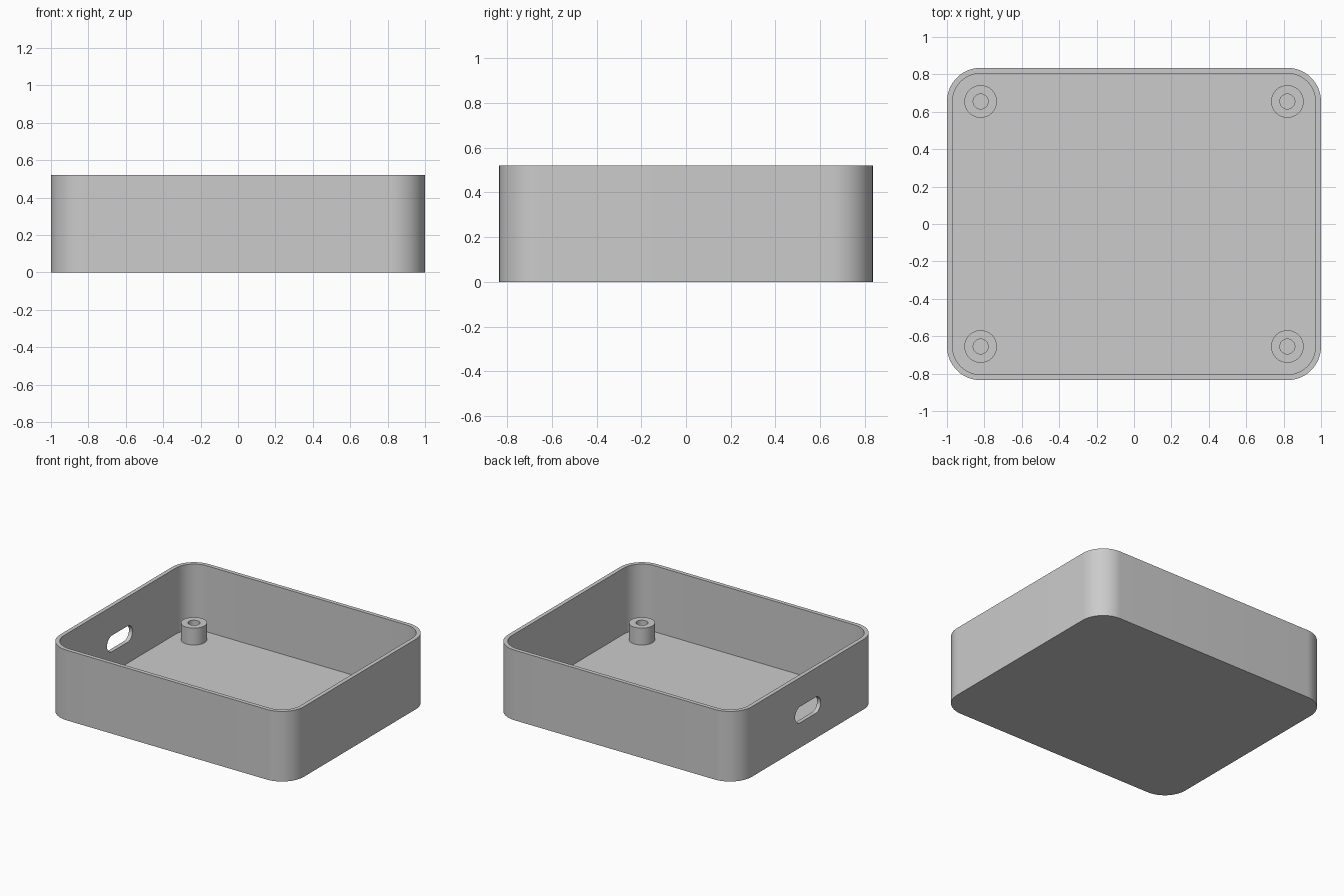
import bpy, bmesh, math

cube = bpy.data.objects.get("Cube")
if cube:
    bpy.data.objects.remove(cube, do_unlink=True)

HALF_X, HALF_Y, HEIGHT = 1.0, 0.835, 0.52
WALL, CORNER = 0.03, 0.18
BOSS_X, BOSS_Y = HALF_X - CORNER, HALF_Y - CORNER

grey = bpy.data.materials.new("plain grey")
grey.use_nodes = True
grey.diffuse_color = (0.6, 0.6, 0.6, 1)
grey.node_tree.nodes["Principled BSDF"].inputs["Base Color"].default_value = (0.6, 0.6, 0.6, 1)


def rounded_outline(cx, cy, radius, steps=16):
    """Rounded rectangle whose corner arcs are centred on (+-cx, +-cy)."""
    points = []
    for quarter, (sx, sy) in enumerate([(1, 1), (-1, 1), (-1, -1), (1, -1)]):
        for i in range(steps + 1):
            a = (quarter + i / steps) * math.pi / 2
            points.append((sx * cx + radius * math.cos(a), sy * cy + radius * math.sin(a)))
    return points


def circle(radius, steps=48):
    return [(radius * math.cos(i * math.tau / steps), radius * math.sin(i * math.tau / steps))
            for i in range(steps)]


def skin(name, sections, cap_start=False, cap_end=False, closed=False):
    """Bridge a list of (outline, height) sections into one mesh."""
    bm = bmesh.new()
    rings = [[bm.verts.new((x, y, z)) for x, y in outline] for outline, z in sections]
    pairs = list(zip(rings, rings[1:]))
    if closed:
        pairs.append((rings[-1], rings[0]))
    for low, high in pairs:
        for i in range(len(low)):
            j = (i + 1) % len(low)
            bm.faces.new((low[i], low[j], high[j], high[i]))
    if cap_start:
        bm.faces.new(rings[0][::-1])
    if cap_end:
        bm.faces.new(rings[-1])
    bmesh.ops.recalc_face_normals(bm, faces=bm.faces)
    mesh = bpy.data.meshes.new(name)
    bm.to_mesh(mesh)
    bm.free()
    mesh.materials.append(grey)
    obj = bpy.data.objects.new(name, mesh)
    bpy.context.collection.objects.link(obj)
    return obj


def activate(obj):
    bpy.ops.object.select_all(action='DESELECT')
    obj.select_set(True)
    bpy.context.view_layer.objects.active = obj


# Open tray with rounded corners
outer = rounded_outline(BOSS_X, BOSS_Y, CORNER)
inner = rounded_outline(BOSS_X, BOSS_Y, CORNER - WALL)
tray = skin("tray_shell", [(outer, 0), (outer, HEIGHT), (inner, HEIGHT), (inner, WALL)],
            cap_start=True, cap_end=True)

# Cable slot through the -x wall
slot = skin("slot_cutter", [(rounded_outline(0, 0.09, 0.06), -0.1),
                            (rounded_outline(0, 0.09, 0.06), 0.1)], True, True)
bm = bmesh.new()
bm.from_mesh(slot.data)
bmesh.ops.remove_doubles(bm, verts=bm.verts, dist=0.0001)
bm.to_mesh(slot.data)
bm.free()
slot.rotation_euler = (0, math.pi / 2, 0)
slot.location = (-HALF_X, 0, 0.245)
slot.hide_render = True
cut = tray.modifiers.new("slot", 'BOOLEAN')
cut.operation = 'DIFFERENCE'
cut.solver = 'EXACT'
cut.object = slot
bpy.context.view_layer.update()
activate(tray)
bpy.ops.object.modifier_apply(modifier=cut.name)
bpy.data.objects.remove(slot, do_unlink=True)

# Four hollow screw bosses on the floor
parts = [tray]
for side, sx in (("left", 1), ("right", -1)):
    for end, sy in (("front", -1), ("back", 1)):
        boss = skin(f"screw_boss_{end}_{side}",
                    [(circle(0.087), WALL), (circle(0.087), 0.155),
                     (circle(0.04), 0.155), (circle(0.04), WALL)], closed=True)
        boss.location = (sx * BOSS_X, sy * BOSS_Y, 0)
        parts.append(boss)

for part in parts:
    activate(part)
    bpy.ops.object.shade_smooth_by_angle(angle=math.radians(30))
